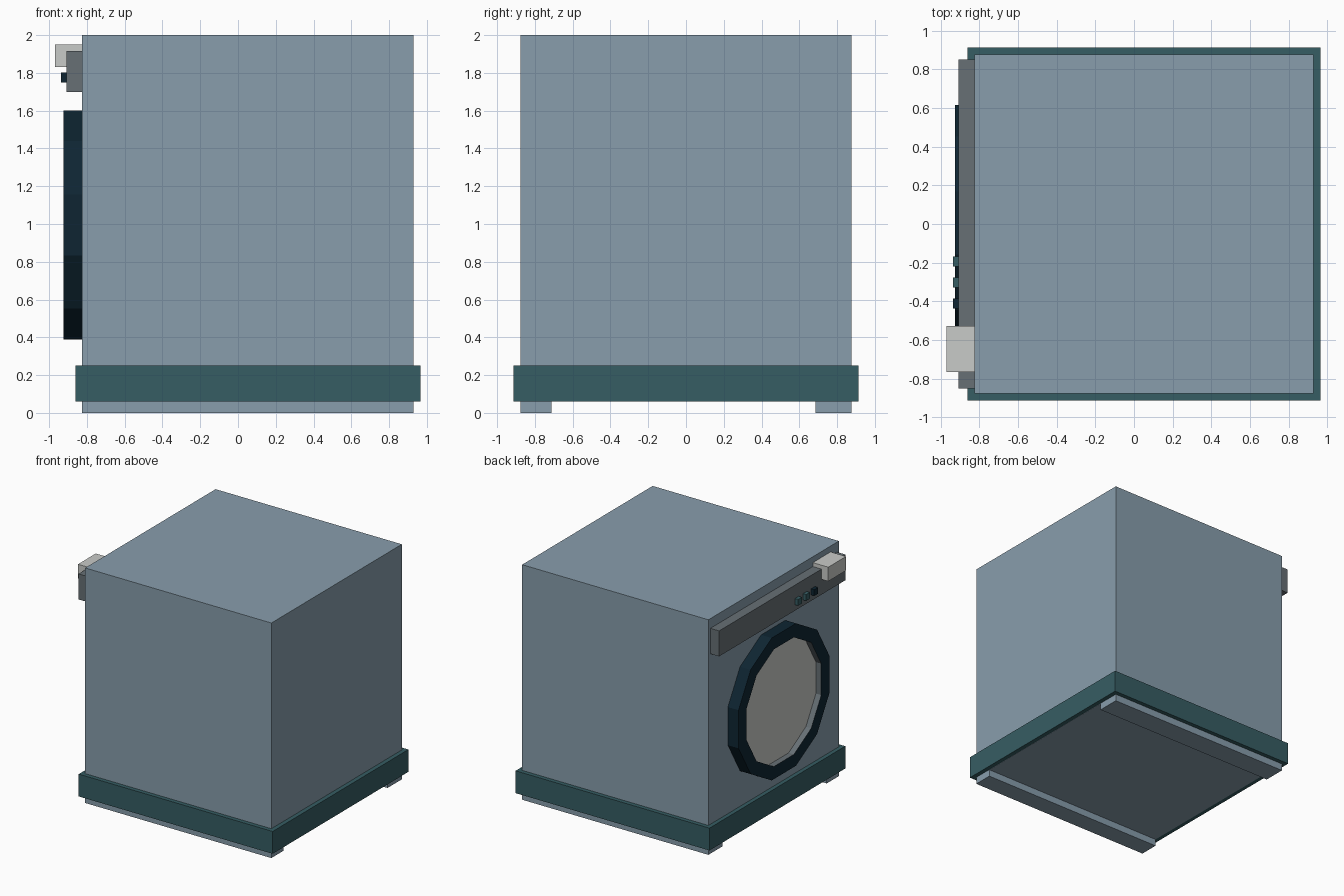
import bpy, bmesh, math

if "Cube" in bpy.data.objects:
    bpy.data.objects.remove(bpy.data.objects["Cube"])


def material(name, rgb):
    # sRGB 0-255 to linear
    m = bpy.data.materials.new(name)
    lin = [((c / 255 + 0.055) / 1.055) ** 2.4 if c > 10 else c / 255 / 12.92 for c in rgb]
    m.diffuse_color = (*lin, 1)
    m.use_nodes = True
    m.node_tree.nodes["Principled BSDF"].inputs["Base Color"].default_value = m.diffuse_color
    return m


BLUE = material("blue_grey", (136, 157, 172))
TEAL = material("dark_teal", (54, 93, 99))
GREY = material("mid_grey", (103, 112, 117))
LIGHT = material("light_grey", (201, 203, 200))
NAVY = material("navy", (14, 37, 50))


def finish(bm, name, mats):
    bmesh.ops.recalc_face_normals(bm, faces=bm.faces)
    me = bpy.data.meshes.new(name)
    bm.to_mesh(me)
    bm.free()
    for m in mats:
        me.materials.append(m)
    ob = bpy.data.objects.new(name, me)
    bpy.context.collection.objects.link(ob)
    return ob


def box(name, x, y, z, mat):
    # box from (min, max) ranges
    bm = bmesh.new()
    bmesh.ops.create_cube(bm, size=1)
    for v in bm.verts:
        v.co = [r[0] if c < 0 else r[1] for c, r in zip(v.co, (x, y, z))]
    return finish(bm, name, [mat])


# cabinet, base band and the two skids under it
box("cabinet", (-0.825, 0.928), (-0.877, 0.877), (0.059, 2.0), BLUE)
box("base_band", (-0.86, 0.965), (-0.913, 0.913), (0.06, 0.25), TEAL)
box("skid_right", (-0.825, 0.928), (-0.877, -0.713), (0, 0.06), BLUE)
box("skid_left", (-0.825, 0.928), (0.685, 0.877), (0, 0.06), BLUE)

# control panel, detergent drawer and buttons
box("control_panel", (-0.907, -0.82), (-0.85, 0.85), (1.70, 1.917), GREY)
box("detergent_drawer", (-0.97, -0.82), (-0.766, -0.527), (1.83, 1.95), LIGHT)
for i, (y, mat) in enumerate([(-0.195, TEAL), (-0.303, TEAL), (-0.412, NAVY)]):
    box(f"button_{i + 1}", (-0.937, -0.9), (y - 0.026, y + 0.026), (1.75, 1.803), mat)

# round door: twelve-sided frame stepping in to a recessed window
SIDES = 12
bm = bmesh.new()
loops = []
for x, apothem in [(-0.82, 0.61), (-0.925, 0.61), (-0.925, 0.502), (-0.875, 0.502)]:
    r = apothem / math.cos(math.pi / SIDES)
    angles = [(k + 0.5) * 2 * math.pi / SIDES for k in range(SIDES)]
    loops.append([bm.verts.new((x, 0.005 + r * math.cos(a), 0.995 + r * math.sin(a) * 0.993))
                  for a in angles])
for step in range(3):
    for k in range(SIDES):
        n = (k + 1) % SIDES
        f = bm.faces.new((loops[step][k], loops[step][n], loops[step + 1][n], loops[step + 1][k]))
        f.material_index = 1 if step == 2 else 0
bm.faces.new(loops[3]).material_index = 2
bm.faces.new(loops[0])
finish(bm, "door", [NAVY, GREY, LIGHT])
